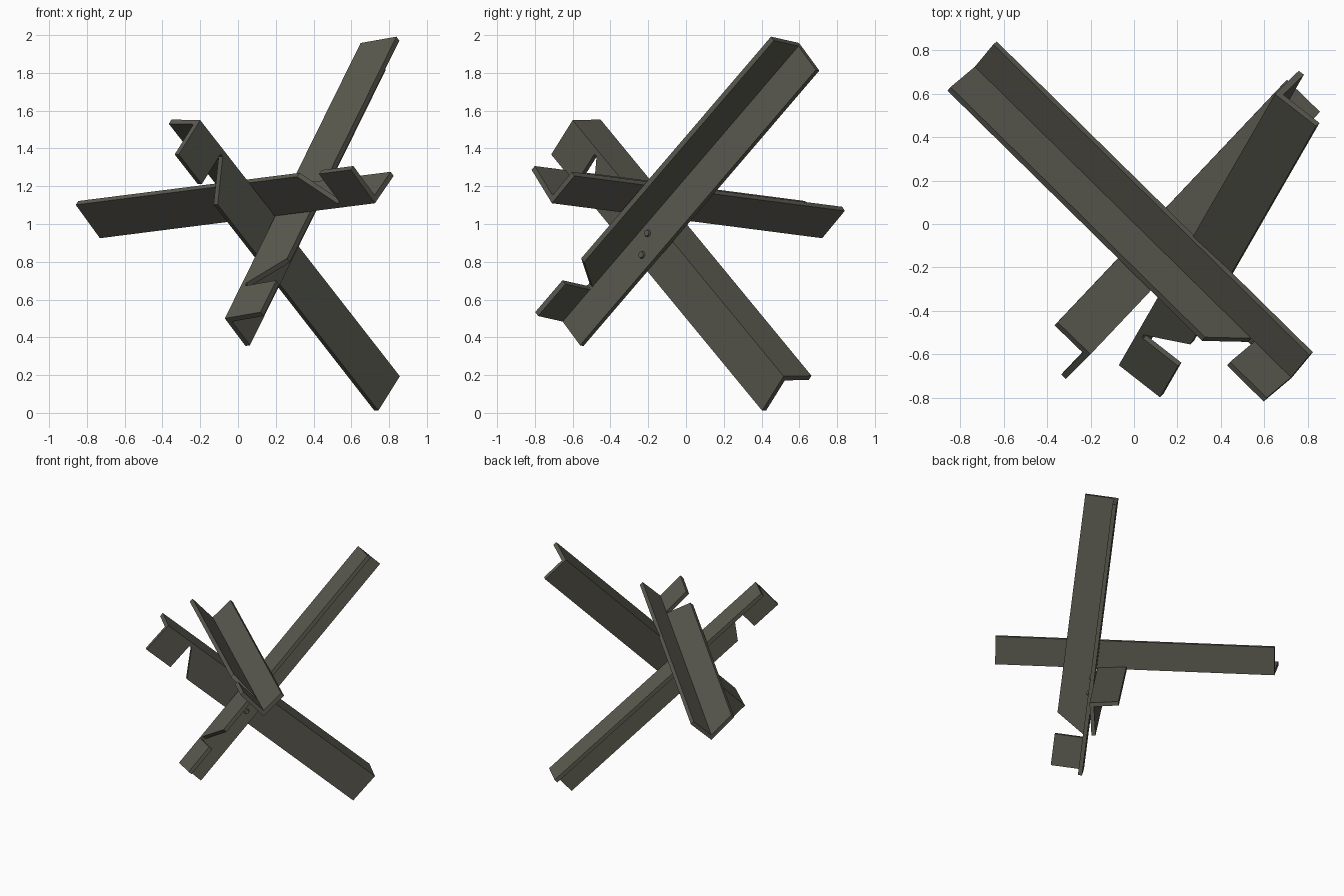
import bpy, bmesh
from mathutils import Vector

if "Cube" in bpy.data.objects:
    bpy.data.objects.remove(bpy.data.objects["Cube"])

steel = bpy.data.materials.new("dark olive steel")
steel.diffuse_color = (0.105, 0.102, 0.08, 1)
steel.use_nodes = True
steel.node_tree.nodes["Principled BSDF"].inputs["Base Color"].default_value = steel.diffuse_color

LENGTH, LONG, SHORT, T = 2.05, 0.243, 0.212, 0.03


def frame(axis, long_dir):
    """Orthonormal beam frame: along the beam and along the long leg."""
    w = Vector(axis).normalized()
    u = Vector(long_dir)
    u = (u - w * u.dot(w)).normalized()
    return w, u


def prism(bm, origin, outline, p, q, n, depth):
    """Extrude a flat outline (p, q coordinates) by depth along n."""
    lo = [bm.verts.new(origin + p * a + q * b) for a, b in outline]
    hi = [bm.verts.new(v.co + n * depth) for v in lo]
    bm.faces.new(lo)
    bm.faces.new(hi[::-1])
    for i in range(len(lo)):
        j = (i + 1) % len(lo)
        bm.faces.new((lo[j], lo[i], hi[i], hi[j]))


def finish(bm, name):
    bmesh.ops.recalc_face_normals(bm, faces=bm.faces)
    mesh = bpy.data.meshes.new(name)
    bm.to_mesh(mesh)
    bm.free()
    mesh.materials.append(steel)
    ob = bpy.data.objects.new(name, mesh)
    bpy.context.collection.objects.link(ob)
    return ob


def angle_beam(name, heel, axis, long_dir, short_dir):
    """L-section beam; heel is the outer corner at the notched end."""
    o = Vector(heel)
    w, u = frame(axis, long_dir)
    v = w.cross(u)
    if v.dot(Vector(short_dir)) < 0:
        v = -v
    bm = bmesh.new()
    # long leg with the slanted notch
    notched = [(0, 0), (0, LONG), (0.237, LONG), (0.237, T + 0.006), (0.243, T),
               (0.258, T), (0.40, LONG), (LENGTH, LONG), (LENGTH, 0)]
    prism(bm, o, notched, w, u, v, T)
    # short leg
    plain = [(0, T), (0, SHORT), (LENGTH, SHORT), (LENGTH, T)]
    prism(bm, o, plain, w, v, u, T)
    return finish(bm, name)


# Three crossed beams: heel, axis from notched end, long leg, short leg
angle_beam("level_beam", (0.725, -0.71, 1.11), (-1.455, 1.43, -0.185),
           (-0.13, -0.11, 0.18), (0.09, 0.10, 0.17))
angle_beam("left_leaning_beam", (-0.20, -0.60, 1.55), (1.06, 1.12, -1.36),
           (-0.115, -0.115, -0.18), (-0.16, 0.125, -0.015))
C_HEEL, C_AXIS, C_LONG, C_SHORT = ((-0.07, -0.65, 0.50), (0.72, 1.25, 1.46),
                                   (0.19, -0.14, 0.04), (0.12, 0.10, -0.14))
angle_beam("right_leaning_beam", C_HEEL, C_AXIS, C_LONG, C_SHORT)

# Low bolt heads on the short leg of the right leaning beam
w, u = frame(C_AXIS, C_LONG)
for i, (s, k) in enumerate([(0.60, 0.67), (0.70, 0.36)]):
    pos = Vector(C_HEEL) + w * s + Vector(C_SHORT) * k + u * T
    bm = bmesh.new()
    bmesh.ops.create_cone(bm, cap_ends=True, segments=12, radius1=0.02,
                          radius2=0.016, depth=0.012)
    rot = u.to_track_quat('Z', 'Y').to_matrix()
    for vert in bm.verts:
        vert.co = rot @ vert.co + pos
    finish(bm, f"bolt_head_{i + 1}")
